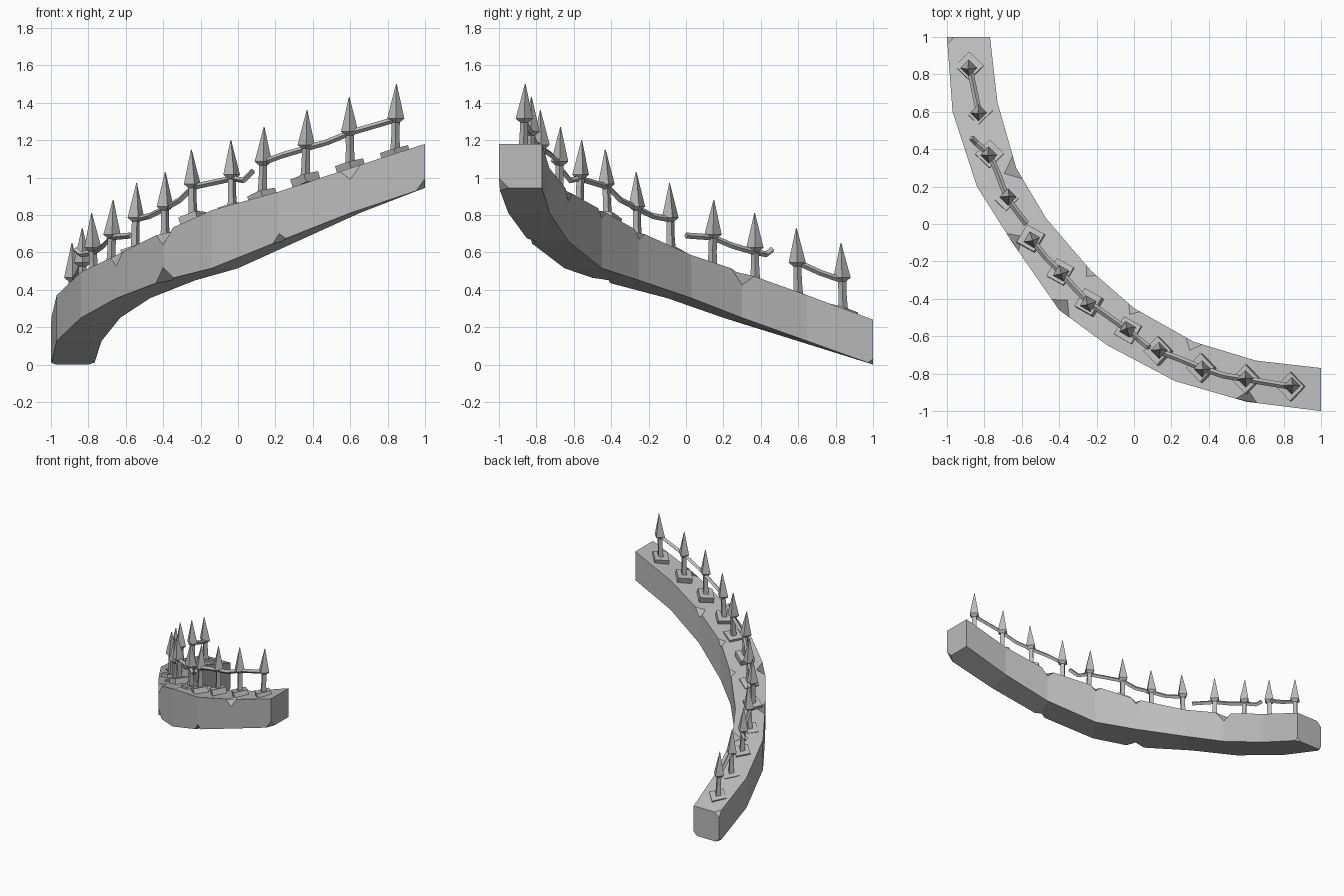
import bpy, bmesh, math, random
from mathutils import Vector, Matrix, Quaternion

random.seed(4)
old = bpy.data.objects.get("Cube")
if old:
    bpy.data.objects.remove(old, do_unlink=True)

stone = bpy.data.materials.new("grey_stone")
stone.use_nodes = True
GREY = (0.5, 0.5, 0.5, 1)
stone.diffuse_color = GREY
stone.node_tree.nodes["Principled BSDF"].inputs["Base Color"].default_value = GREY


def finish(name, bm):
    bmesh.ops.recalc_face_normals(bm, faces=bm.faces[:])
    mesh = bpy.data.meshes.new(name)
    bm.to_mesh(mesh)
    bm.free()
    mesh.materials.append(stone)
    obj = bpy.data.objects.new(name, mesh)
    bpy.context.collection.objects.link(obj)
    return obj


def loft(rings):
    """Skin a list of equal point rings and cap both ends."""
    bm = bmesh.new()
    rows = [[bm.verts.new(p) for p in ring] for ring in rings]
    n = len(rows[0])
    for a, b in zip(rows, rows[1:]):
        for i in range(n):
            j = (i + 1) % n
            bm.faces.new((a[i], a[j], b[j], b[i]))
    bm.faces.new(rows[0])
    bm.faces.new(rows[-1])
    return bm, rows


# Curved rising wall: outer xy, inner xy, top, bottom at each station
stations = [
    (-1, 1, -.77, 1, .24, 0),
    (-.97, .6, -.73, .65, .37, .125),
    (-.84, .2, -.63, .3, .495, .25),
    (-.65, -.1, -.47, .03, .585, .355),
    (-.4, -.46, -.23, -.25, .71, .45),
    (-.14, -.65, 0, -.45, .825, .515),
    (.22, -.84, .32, -.63, .925, .66),
    (.6, -.95, .65, -.73, 1.05, .81),
    (1, -1, 1, -.77, 1.18, .945),
]
bm, rows = loft([[(ox, oy, t), (ix, iy, t), (ix, iy, b), (ox, oy, b)]
                 for ox, oy, ix, iy, t, b in stations])

# Chipped corners: station, corner, size
chips = [(0, 2, .03), (0, 3, .03), (0, 0, .04), (8, 3, .05), (2, 1, .07),
         (3, 0, .06), (4, 0, .07), (4, 3, .07), (5, 1, .04), (6, 1, .05),
         (7, 0, .06), (6, 3, .04), (4, 1, .04)]
for station, corner, size in chips:
    bmesh.ops.bevel(bm, geom=[rows[station][corner]], offset=size,
                    offset_type='OFFSET', segments=1, profile=0.5,
                    affect='VERTICES')
finish("curved_wall", bm)

# Fence posts: x, y, height of the spear tip
posts = [(-.88, .84, .65), (-.83, .6, .73), (-.77, .37, .81), (-.68, .14, .88),
         (-.55, -.08, .97), (-.39, -.26, 1.03), (-.24, -.42, 1.15), (-.03, -.57, 1.2),
         (.13, -.68, 1.27), (.36, -.77, 1.36), (.6, -.83, 1.43), (.84, -.87, 1.5)]
feet = [Vector((x, y, tip - .37)) for x, y, tip in posts]
profile = [(-.02, .028), (.09, .022), (.165, .022), (.185, .046), (.37, .002)]

for i, foot in enumerate(feet):
    along = feet[min(i + 1, len(feet) - 1)] - feet[max(i - 1, 0)]
    side = Vector((-along.y, along.x, 0))
    normal = along.cross(side).normalized()
    spin = math.radians(60 if 3 < i < 8 else 45)
    lean = Vector((random.uniform(-.04, .04), random.uniform(-.04, .04), 1))

    # Four-sided shaft with a spear head
    rings = []
    for h, r in profile:
        turn = [spin + math.pi / 4 + k * math.pi / 2 for k in range(4)]
        rings.append([foot + lean * h + Vector((r * math.cos(a), r * math.sin(a), 0))
                      for a in turn])
    finish(f"spear_post_{i + 1}", loft(rings)[0])

    # Square foot plate lying on the slope
    tilt = Vector((0, 0, 1)).rotation_difference(normal) @ Quaternion((0, 0, 1), spin)
    bm = bmesh.new()
    bmesh.ops.create_cube(bm, size=1, matrix=Matrix.LocRotScale(
        foot, tilt, Vector((.11, .11, .045))))
    finish(f"foot_plate_{i + 1}", bm)


def rail(name, points, r=.016):
    """Square bar swept along a bent path."""
    pts = [Vector(p) for p in points]
    rings = []
    for i, p in enumerate(pts):
        d = (pts[min(i + 1, len(pts) - 1)] - pts[max(i - 1, 0)]).normalized()
        side = d.cross(Vector((0, 0, 1))).normalized()
        up = side.cross(d)
        rings.append([p + side * r, p + up * r, p - side * r, p - up * r])
    finish(name, loft(rings)[0])


# Bent rails, broken into four lengths
rail("rail_low", [(-.88, .84, .45), (-.855, .72, .49), (-.83, .6, .545)])
rail("rail_lower_middle", [(-.87, .46, .615), (-.84, .43, .59), (-.77, .37, .6),
                           (-.72, .25, .635), (-.68, .14, .68), (-.575, 0, .69)])
rail("rail_upper_middle", [(-.55, -.08, .775), (-.47, -.18, .795), (-.39, -.26, .835),
                           (-.31, -.35, .88), (-.24, -.42, .95), (-.03, -.57, .995),
                           (.03, -.62, .985), (.08, -.66, 1.035)])
rail("rail_high", [(.13, -.68, 1.08), (.24, -.72, 1.12), (.36, -.77, 1.155),
                   (.48, -.81, 1.19), (.6, -.83, 1.24), (.84, -.87, 1.31)])
